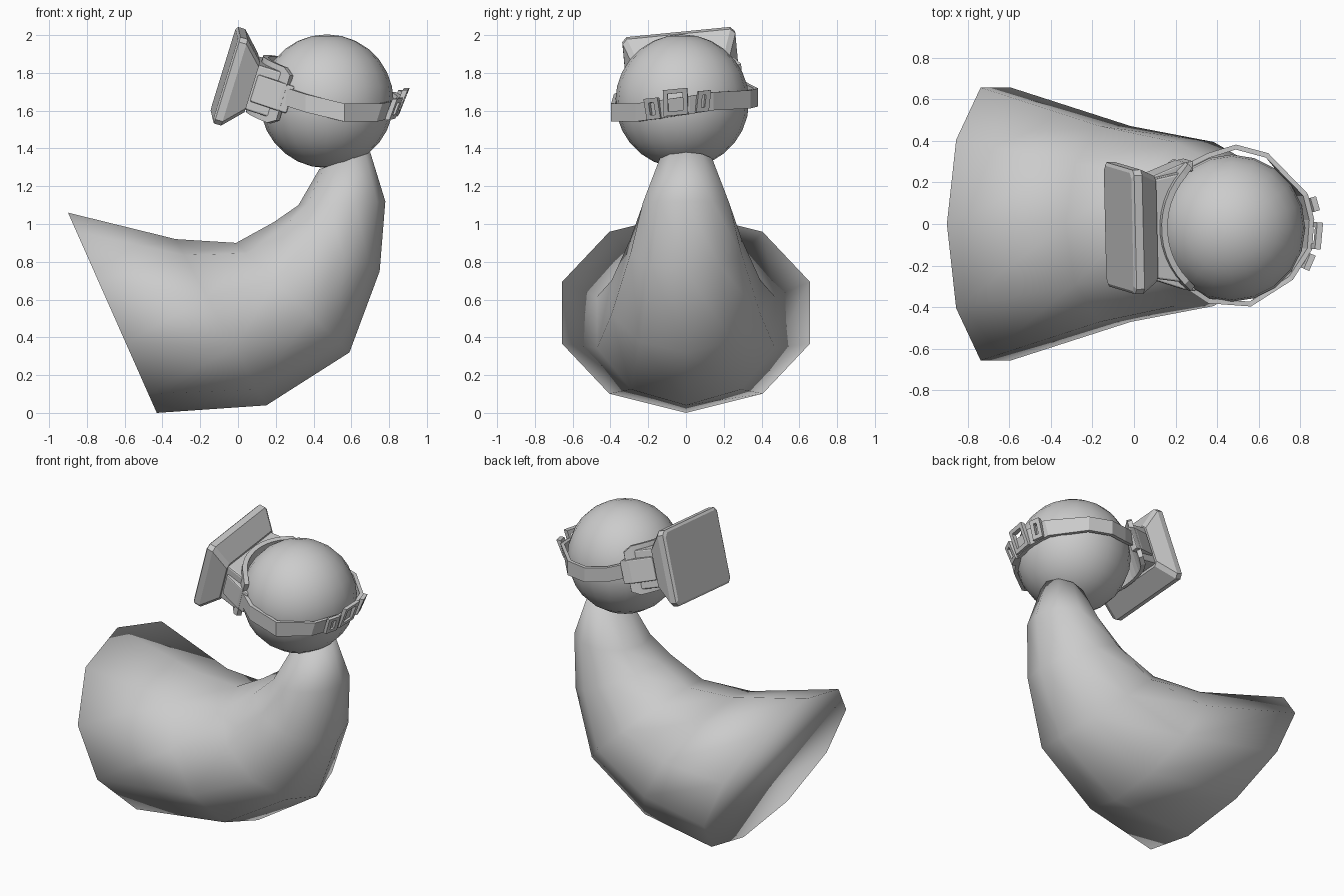
import bpy, bmesh
from math import sin, cos, pi, radians
from mathutils import Vector, Matrix

old = bpy.data.objects.get("Cube")
if old:
    bpy.data.objects.remove(old)

grey = bpy.data.materials.new("plain_grey")
grey.use_nodes = True
GREY = (0.6, 0.6, 0.6, 1)
grey.diffuse_color = GREY
grey.node_tree.nodes["Principled BSDF"].inputs["Base Color"].default_value = GREY


def loft(name, rings, smooth=False, bevel=0.0):
    """Skin a row of closed rings and cap both ends."""
    bm = bmesh.new()
    rows = [[bm.verts.new(p) for p in ring] for ring in rings]
    n = len(rows[0])
    for a, b in zip(rows, rows[1:]):
        for i in range(n):
            j = (i + 1) % n
            bm.faces.new((a[i], a[j], b[j], b[i]))
    bm.faces.new(rows[0])
    bm.faces.new(rows[-1])
    bmesh.ops.recalc_face_normals(bm, faces=bm.faces)
    for face in bm.faces:
        face.smooth = smooth
    mesh = bpy.data.meshes.new(name)
    bm.to_mesh(mesh)
    bm.free()
    ob = bpy.data.objects.new(name, mesh)
    bpy.context.collection.objects.link(ob)
    mesh.materials.append(grey)
    if bevel:
        mod = ob.modifiers.new("soft_edges", "BEVEL")
        mod.width, mod.segments, mod.limit_method = bevel, 2, "ANGLE"
    return ob


# Horn-shaped body: ten-sided rings given by upper point, lower point, half width
sections = [
    ((-0.9, 1.06), (-0.43, 0.0), 0.69),
    ((-0.33, 0.92), (0.15, 0.04), 0.495),
    ((-0.01, 0.9), (0.59, 0.32), 0.415),
    ((0.19, 1.01), (0.75, 0.75), 0.31),
    ((0.32, 1.1), (0.78, 1.12), 0.24),
    ((0.43, 1.29), (0.7, 1.38), 0.145),
]
rings = []
for top, low, width in sections:
    top, low = Vector((top[0], 0, top[1])), Vector((low[0], 0, low[1]))
    mid, half = (top + low) / 2, (top - low) / 2
    rings.append([mid + half * cos(i * pi / 5) + Vector((0, width * sin(i * pi / 5), 0))
                  for i in range(10)])
loft("body", rings, smooth=True)

# Ball head
HEAD = Vector((0.47, -0.02, 1.65))
bpy.ops.mesh.primitive_uv_sphere_add(segments=20, ring_count=14, radius=0.354, location=HEAD)
head = bpy.context.object
head.name = "head"
head.data.materials.append(grey)
bpy.ops.object.shade_smooth()

# Goggle frame: forward, side and up directions, slightly rolled
forward = Vector((-0.957, -0.05, 0.29)).normalized()
side = Vector((0, 1, 0)) - forward * forward.y
side = Matrix.Rotation(radians(-5), 3, forward) @ side.normalized()
up = side.cross(forward)
if up.z < 0:
    up = -up
if side.z < 0:
    side = Matrix.Rotation(radians(10), 3, forward) @ side
    up = Matrix.Rotation(radians(10), 3, forward) @ up


def place(f, s, u):
    return HEAD + forward * f + side * (s + 0.025) + up * u


def rounded(f, half_w, low, high, r=0.025):
    """Rectangle with clipped corners, facing forward."""
    corners = [(-half_w, low + r), (-half_w + r, low), (half_w - r, low), (half_w, low + r),
               (half_w, high - r), (half_w - r, high), (-half_w + r, high), (-half_w, high - r)]
    return [place(f, s, u) for s, u in corners]


# Front panel with its tapered back
loft("goggle_panel", [
    rounded(0.56, 0.285, -0.25, 0.2),
    rounded(0.55, 0.3, -0.265, 0.215),
    rounded(0.51, 0.3, -0.265, 0.215),
    rounded(0.41, 0.255, -0.165, 0.115),
])

# Mask body hollowed to fit the head
arc = [(0.365 * cos(t), 0.365 * sin(t)) for t in [radians(a) for a in range(-48, 49, 12)]]
outline = [(0.42, 0.24), (0.42, -0.24)] + arc
loft("goggle_mask", [[place(f, s, u) for f, s in outline] for u in (-0.15, 0.1)], bevel=0.01)

# Curved flange against the face
flange = []
for a in range(-52, 53, 8):
    t = radians(a)
    trim = 0.03 if abs(a) > 48 else 0
    flange.append([place(r * cos(t), r * sin(t), u) for r, u in
                   ((0.362, -0.18 + trim), (0.392, -0.18 + trim),
                    (0.392, 0.13 - trim), (0.362, 0.13 - trim))])
loft("goggle_flange", flange)

# Side arms joining mask and strap
for sign, label in ((1, "left"), (-1, "right")):
    loft("goggle_arm_" + label, [
        [place(f, sign * s, u) for s, u in ((w - 0.05, -0.1), (w, -0.1), (w, 0.05), (w - 0.05, 0.05))]
        for f, w in ((0.2, 0.315), (0.26, 0.305), (0.4, 0.255))], bevel=0.008)

# Strap round the back of the head
path = [Vector(p) for p in (
    (0.24, -0.29, 1.68), (0.36, -0.37, 1.64), (0.56, -0.385, 1.59), (0.74, -0.26, 1.59),
    (0.83, -0.12, 1.61), (0.84, 0.02, 1.63), (0.81, 0.14, 1.65), (0.64, 0.33, 1.66),
    (0.49, 0.37, 1.67), (0.36, 0.33, 1.69), (0.24, 0.27, 1.73))]
strap = []
for p in path:
    out = Vector((p.x - HEAD.x, p.y - HEAD.y, 0)).normalized() * 0.012
    lean = Vector((0.015 if p.x > 0.7 else 0, 0, 0.048))
    strap.append([p - out - lean, p + out - lean, p + out + lean, p - out + lean])
loft("strap", strap)


def buckle(name, centre, width, height, bar):
    """Open frame of two posts and two cross bars, leaning outward."""
    centre = Vector(centre)
    out = Vector((centre.x - HEAD.x, centre.y - HEAD.y, 0)).normalized()
    across = Vector((-out.y, out.x, 0.1)).normalized()
    rise = (Vector((0, 0, 1)) + out * 0.4).normalized()
    w, h = width / 2, height / 2
    parts = [(-w + bar / 2, 0, bar / 2, h), (w - bar / 2, 0, bar / 2, h),
             (0, -h + bar / 2, w, bar / 2), (0, h - bar / 2, w, bar / 2)]
    for k, (a, b, hw, hh) in enumerate(parts):
        c = centre + across * a + rise * b
        loft(f"{name}_bar_{k + 1}", [
            [c + out * d + across * (i * hw) + rise * (j * hh)
             for i, j in ((-1, -1), (1, -1), (1, 1), (-1, 1))] for d in (-0.014, 0.014)])


buckle("main_buckle", (0.862, -0.055, 1.645), 0.13, 0.15, 0.025)
buckle("right_buckle", (0.825, -0.175, 1.61), 0.08, 0.12, 0.025)
buckle("left_buckle", (0.85, 0.09, 1.65), 0.07, 0.12, 0.025)
